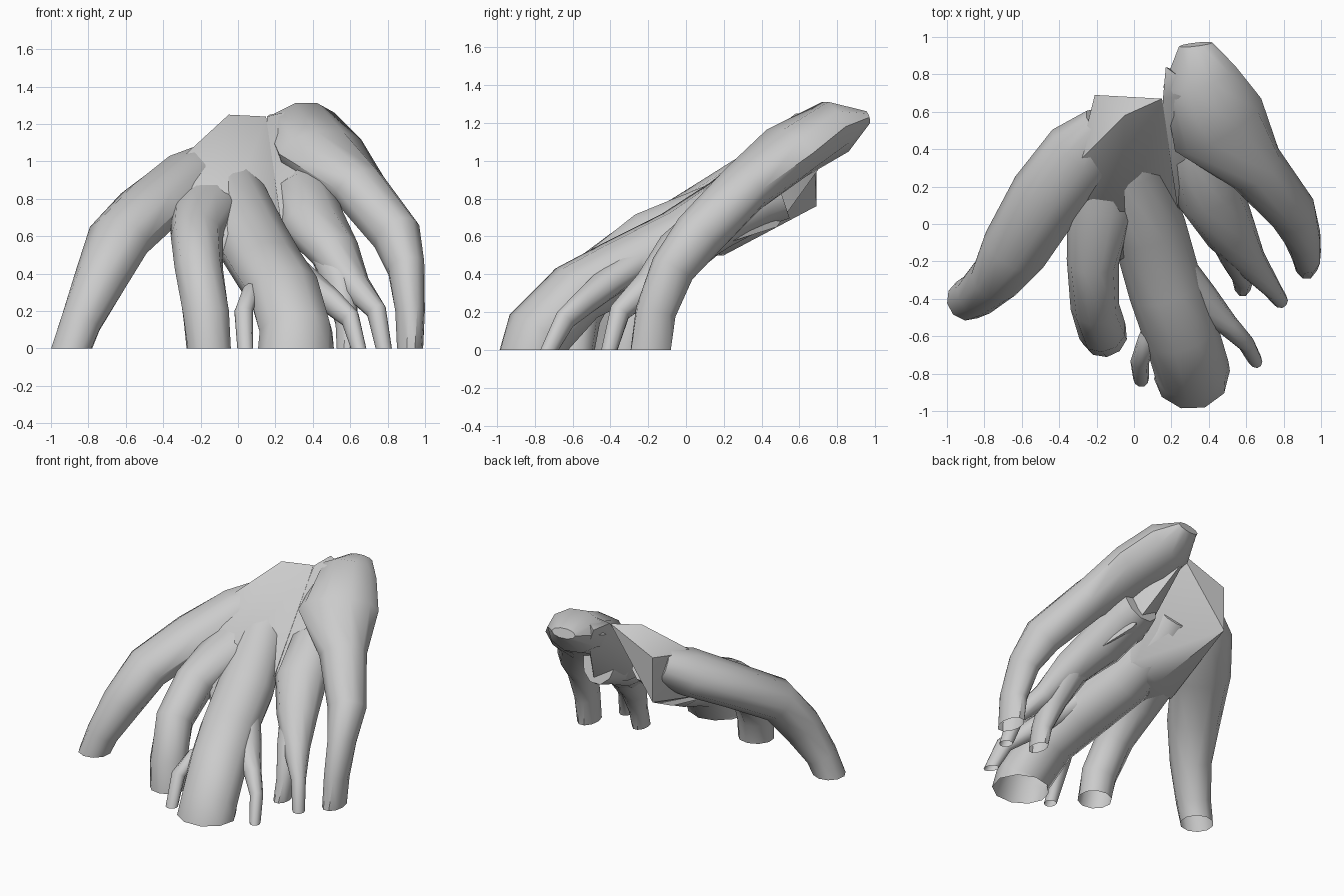
import bpy
import bmesh
import math
from mathutils import Vector

default_cube = bpy.data.objects.get("Cube")
if default_cube:
    bpy.data.objects.remove(default_cube, do_unlink=True)

SIDES = 10

# Single grey bark colour
bark = bpy.data.materials.new("bark_grey")
bark.use_nodes = True
bark_colour = (.6, .6, .6, 1)
bark.diffuse_color = bark_colour
bark.node_tree.nodes["Principled BSDF"].inputs["Base Color"].default_value = bark_colour


def finish(name, bm):
    """Turn a bmesh into a smooth-shaded bark object."""
    bmesh.ops.recalc_face_normals(bm, faces=bm.faces[:])
    mesh = bpy.data.meshes.new(name)
    bm.to_mesh(mesh)
    bm.free()
    mesh.materials.append(bark)
    part = bpy.data.objects.new(name, mesh)
    bpy.context.collection.objects.link(part)
    bpy.ops.object.select_all(action='DESELECT')
    part.select_set(True)
    bpy.context.view_layer.objects.active = part
    bpy.ops.object.shade_smooth_by_angle(angle=math.radians(45))


def ring_points(centre, tangent, half_width, half_depth):
    """Elliptical section across the path, with its width kept level."""
    side = tangent.cross(Vector((0, 0, 1))).normalized()
    up = side.cross(tangent).normalized()
    points = []
    for i in range(SIDES):
        angle = math.tau * i / SIDES
        points.append(centre + side * half_width * math.cos(angle)
                      + up * half_depth * math.sin(angle))
    return points


def make_root(name, stations):
    """Loft a root through (x, y, z, half width, half depth) stations,
    then trim it level with the ground."""
    centres = [Vector(station[:3]) for station in stations]
    last = len(centres) - 1
    bm = bmesh.new()
    rings = []
    for i, station in enumerate(stations):
        tangent = centres[min(i + 1, last)] - centres[max(i - 1, 0)]
        points = ring_points(centres[i], tangent, station[3], station[4])
        rings.append([bm.verts.new(point) for point in points])

    for ring, following in zip(rings, rings[1:]):
        for i in range(SIDES):
            j = (i + 1) % SIDES
            bm.faces.new((ring[i], ring[j], following[j], following[i]))
    bm.faces.new(rings[0])
    bmesh.ops.recalc_face_normals(bm, faces=bm.faces[:])

    # Cut the foot flat and leave it open
    bmesh.ops.bisect_plane(bm, geom=bm.verts[:] + bm.edges[:] + bm.faces[:],
                           plane_co=(0, 0, 0), plane_no=(0, 0, 1),
                           clear_inner=True)
    finish(name, bm)


def make_web(name, corners):
    """Solid wood spanning the corner points where roots grow together."""
    bm = bmesh.new()
    for corner in corners:
        bm.verts.new(corner)
    hull = bmesh.ops.convex_hull(bm, input=bm.verts[:])
    spare = set(hull["geom_interior"]) | set(hull["geom_unused"])
    bmesh.ops.delete(bm, geom=[v for v in spare if isinstance(v, bmesh.types.BMVert)],
                     context='VERTS')
    finish(name, bm)


# Body from the crest down to where the right and central roots part
make_web("crest_body", [
    (-.05, .58, 1.25), (.15, .67, 1.24),
    (-.21, .69, 1.09), (-.21, .69, .76),
    (-.03, .2, .5), (.17, .22, .59),
    (.16, .33, .85), (.25, -.02, .55),
    (-.3, .33, 1.02), (-.36, .06, .75), (-.36, -.04, .61),
    (-.09, -.2, .62), (-.08, -.2, .5),
])

# Sheet joining the hooded root to its inner neighbour
make_web("left_sheet", [
    (.155, .67, 1.24), (.17, .84, 1.25), (.165, .33, .86),
    (.24, .08, .64), (.55, .17, .72), (.36, .7, 1.29),
    (.22, .82, 1.12), (.22, .35, .68), (.41, .48, .65), (.5, .2, .56),
])

# Hooded outer root on the left, with its overhanging lip
make_root("hooded_left_root", [
    (.33, .96, 1.23, .09, .035),
    (.35, .79, 1.18, .2, .15),
    (.45, .53, 1.04, .27, .15),
    (.65, .3, .85, .16, .14),
    (.85, .06, .6, .13, .14),
    (.9, -.07, .43, .1, .12),
    (.92, -.16, .2, .08, .11),
    (.92, -.2, -.1, .065, .11),
])

# Inner left root, which forks near the ground
make_root("inner_left_root", [
    (.36, .5, .84, .13, .16),
    (.36, .38, .8, .17, .16),
    (.41, .15, .66, .18, .14),
    (.52, -.05, .51, .14, .12),
    (.62, -.2, .34, .09, .08),
    (.74, -.35, .2, .05, .06),
    (.79, -.42, -.05, .04, .04),
])
make_root("inner_left_fork", [
    (.5, 0, .53, .13, .1),
    (.55, -.18, .33, .09, .1),
    (.58, -.27, .14, .06, .08),
    (.58, -.32, -.05, .05, .08),
])

# Broad central root
make_root("central_root", [
    (0, .45, .9, .13, .13),
    (-.02, .3, .81, .18, .16),
    (.08, -.03, .57, .2, .18),
    (.17, -.35, .42, .2, .17),
    (.25, -.58, .3, .2, .17),
    (.31, -.78, .09, .2, .18),
    (.31, -.83, -.08, .21, .18),
])

# Rootlets sprouting from the central root
make_root("right_rootlet", [
    (.14, -.48, .33, .06, .05),
    (.07, -.62, .3, .05, .05),
    (.03, -.74, .2, .05, .04),
    (.04, -.85, -.05, .04, .04),
])
make_root("left_rootlet", [
    (.24, -.25, .46, .1, .09),
    (.36, -.41, .36, .1, .08),
    (.5, -.54, .25, .06, .07),
    (.6, -.64, .16, .045, .06),
    (.66, -.75, -.05, .035, .04),
])

# Middle root on the right
make_root("middle_right_root", [
    (-.13, .35, .86, .15, .1),
    (-.17, .1, .74, .19, .12),
    (-.22, -.2, .6, .14, .14),
    (-.21, -.44, .43, .13, .13),
    (-.17, -.57, .18, .13, .12),
    (-.15, -.61, -.08, .12, .11),
])

# Far root on the right, running up to the crest
make_root("outer_right_root", [
    (-.16, .53, .97, .12, .13),
    (-.28, .38, .89, .2, .16),
    (-.47, .14, .75, .2, .15),
    (-.64, -.14, .58, .18, .15),
    (-.74, -.29, .36, .14, .14),
    (-.84, -.38, .14, .12, .11),
    (-.92, -.42, -.08, .11, .1),
])
